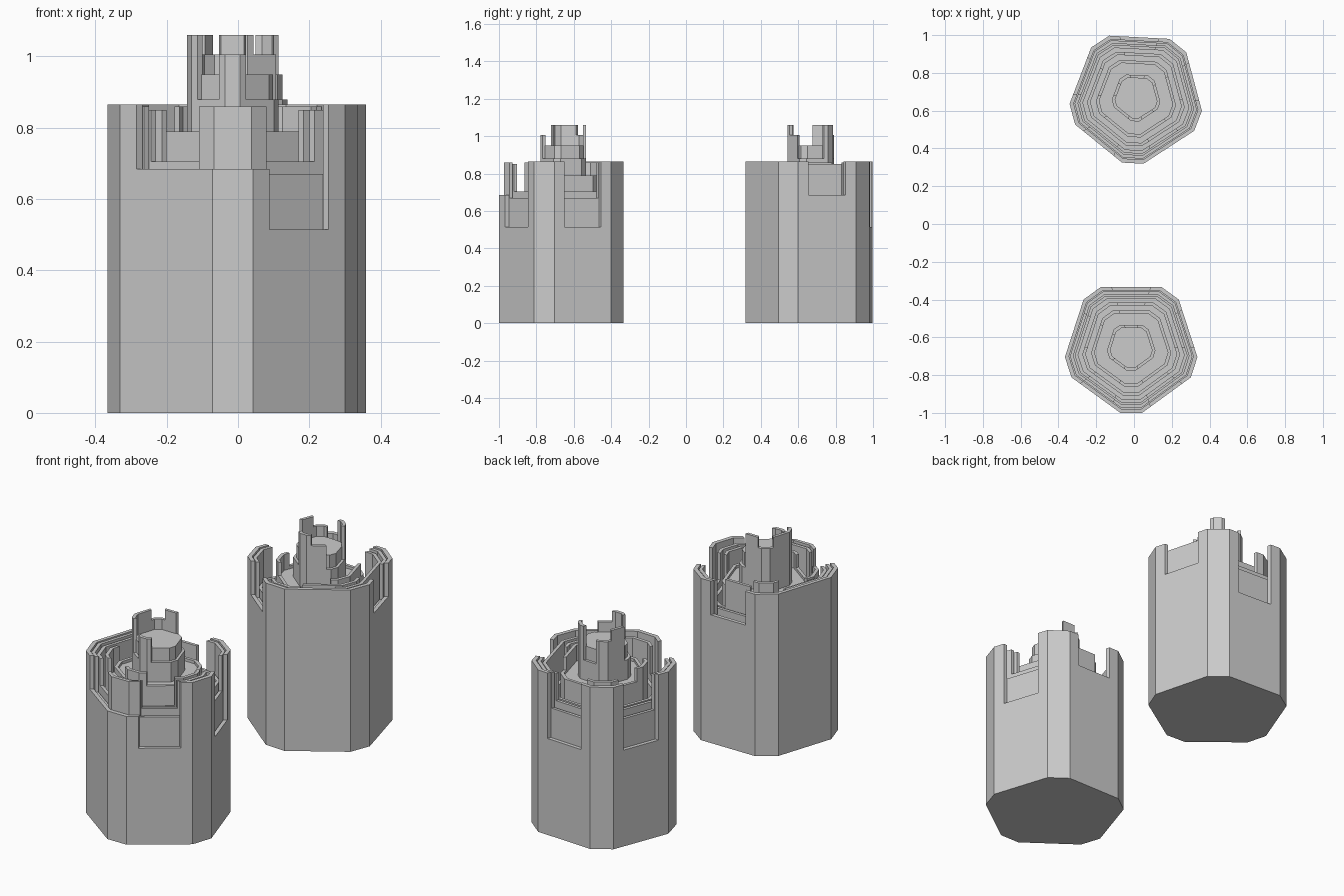
import bpy, bmesh
from math import sin, cos, radians

if "Cube" in bpy.data.objects:
    bpy.data.objects.remove(bpy.data.objects["Cube"])

HALF = 9.2      # half angle of each cut pentagon corner
POST = 18       # half angle covered by a corner wall piece
CORNERS = [72 * i - 90 for i in range(5)]


def edge_point(deg, r):
    """Point at a given angle on a pentagon with cut corners."""
    d = (deg + 90 + 36) % 72 - 36
    if abs(d) <= HALF:
        rad = r * cos(radians(HALF)) / cos(radians(d))
    else:
        rad = r * cos(radians(36 - HALF)) / cos(radians(36 - abs(d)))
    return rad * cos(radians(deg)), rad * sin(radians(deg))


def make_object(name, bm, place):
    bmesh.ops.recalc_face_normals(bm, faces=bm.faces)
    me = bpy.data.meshes.new(name)
    bm.to_mesh(me)
    bm.free()
    ob = bpy.data.objects.new(name, me)
    x, y, turn = place
    ob.location = (x, y, 0)
    ob.rotation_euler[2] = radians(turn)
    bpy.context.collection.objects.link(ob)


def extrude_outline(bm, pts, z0, z1):
    low = [bm.verts.new((x, y, z0)) for x, y in pts]
    top = [bm.verts.new((x, y, z1)) for x, y in pts]
    bm.faces.new(low[::-1])
    bm.faces.new(top)
    for i in range(len(pts)):
        j = (i + 1) % len(pts)
        bm.faces.new((low[i], low[j], top[j], top[i]))


def prism(name, r, z0, z1, place):
    bm = bmesh.new()
    pts = [edge_point(c + s * HALF, r) for c in CORNERS for s in (-1, 1)]
    extrude_outline(bm, pts, z0, z1)
    make_object(name, bm, place)


def shell(name, r, z0, low, high, tall, place, extra=None, thick=.018):
    """Broken ring of 10 pieces: even = corners, odd = sides, from the front
    anticlockwise. Pieces named in 'tall' are high, 'extra' overrides heights."""
    bm = bmesh.new()
    for k in range(10):
        c = CORNERS[k // 2]
        if k % 2:
            angs = [c + POST, c + 72 - POST]
        else:
            angs = [c - POST, c - HALF, c + HALF, c + POST]
        h = high if str(k) in tall else low
        h = (extra or {}).get(k, h)
        pts = [edge_point(a, r) for a in angs]
        pts += [edge_point(a, r - thick) for a in reversed(angs)]
        extrude_outline(bm, pts, z0, h)
    make_object(name, bm, place)


def tower(side, place, outer_tall, notches, second, third, fourth, inner, crown, peaks):
    # solid stepped body
    z = 0
    for label, r, top in (("base", .335, .50), ("floor", .285, .62),
                          ("terrace", .20, .775), ("core", .115, .95)):
        prism(f"{side}_{label}", r, z, top, place)
        z = top
    # ragged concentric walls
    shell(f"{side}_outer_wall", .355, 0, .685, .865, outer_tall, place,
          {k: .515 for k in notches}, .022)
    shell(f"{side}_second_wall", .328, .4, .67, .86, second, place)
    shell(f"{side}_third_wall", .302, .4, .705, .85, third, place)
    shell(f"{side}_fourth_wall", .262, .4, .70, .85, fourth, place)
    shell(f"{side}_inner_wall", .215, .6, .79, .86, inner, place)
    shell(f"{side}_crown_wall", .130, .7, .88, 1.005, crown, place,
          {k: 1.06 for k in peaks})


# which wall pieces stand tall in each tower
tower("front", (-.015, -.65, 0), outer_tall="24678", notches=(1, 3),
      second="0478", third="0278", fourth="258", inner="06", crown="06", peaks=(5, 7, 8))
tower("back", (.012, .672, -3), outer_tall="012468", notches=(5, 7),
      second="48", third="0234", fourth="126", inner="238", crown="16", peaks=(0, 4, 7))
